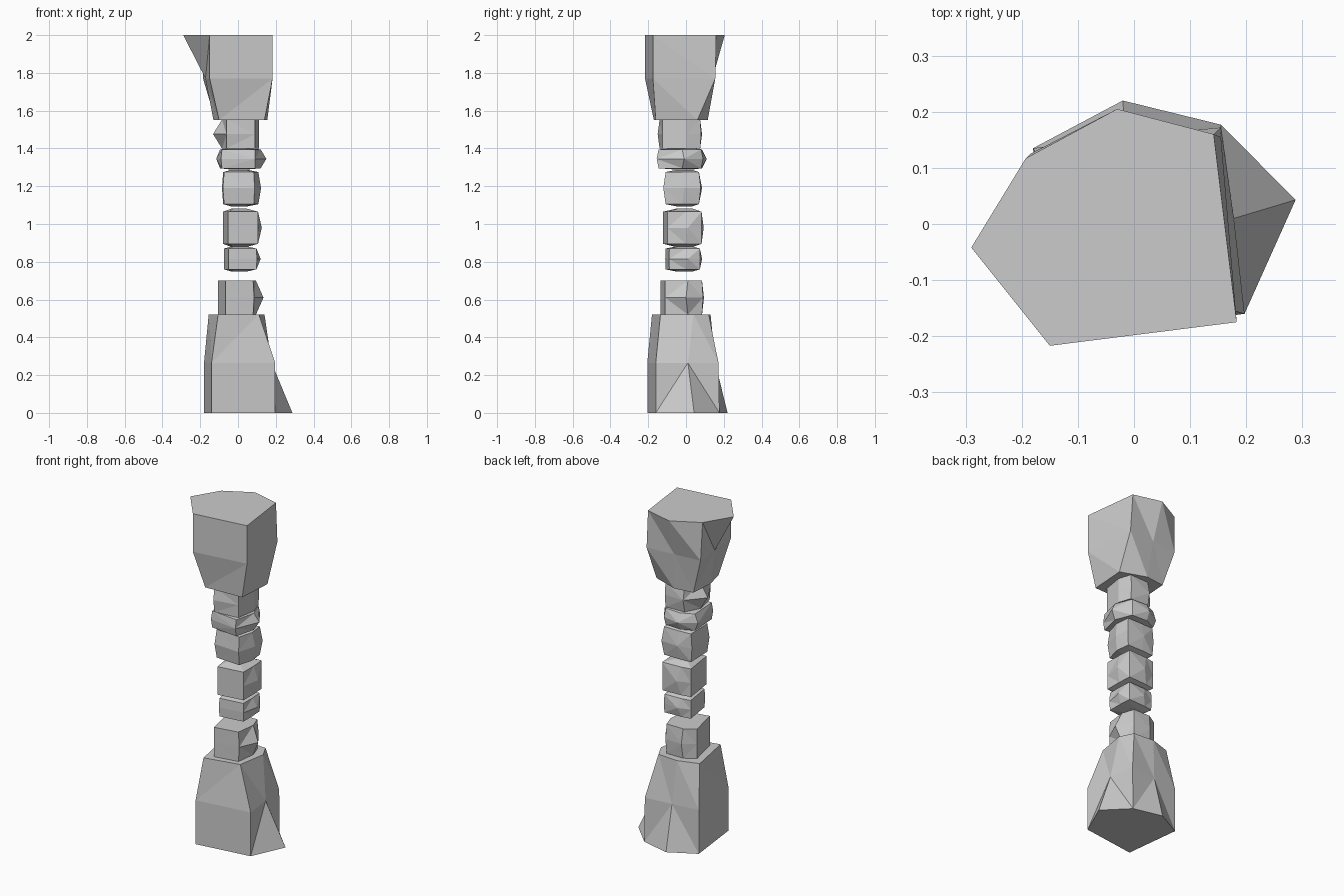
import bpy, bmesh

if "Cube" in bpy.data.objects:
    bpy.data.objects.remove(bpy.data.objects["Cube"])


def stack(name, rings):
    """Loft equal-count rings of (x, y, z) points and cap both ends."""
    bm = bmesh.new()
    loops = [[bm.verts.new(p) for p in r] for r in rings]
    n = len(loops[0])
    for lo, hi in zip(loops, loops[1:]):
        for i in range(n):
            j = (i + 1) % n
            bm.faces.new((lo[i], lo[j], hi[j], hi[i]))
    bm.faces.new(loops[0][::-1])
    bm.faces.new(loops[-1])
    bmesh.ops.triangulate(bm, faces=bm.faces[:])
    bmesh.ops.recalc_face_normals(bm, faces=bm.faces[:])
    me = bpy.data.meshes.new(name)
    bm.to_mesh(me)
    bm.free()
    ob = bpy.data.objects.new(name, me)
    bpy.context.collection.objects.link(ob)
    return ob


def at(points, z, s=1.0):
    return [(x * s, y * s, z) for x, y in points]


def block(name, z0, z1, edge, mid, taper, cap=0.0):
    """Chipped stone: rim outline, bulged middle outline, optional shallow caps."""
    zm = (z0 + z1) / 2
    rings = [at(edge, z0, taper), at(mid, zm), at(edge, z1, taper)]
    if cap:
        rings = [at(edge, z0 - cap, 0.45)] + rings + [at(edge, z1 + cap, 0.45)]
    stack(name, rings)


# Flared base, with the foot kicked out to the right and back
foot = [(-.14, -.205), (.197, -.16), (.288, .043), (.155, .177), (-.02, .22), (-.18, .135)]
waist = [(-.14, -.205), (.197, -.16), (.178, .01), (.155, .172), (-.015, .155), (-.18, .135)]
neck = [(-.105, -.18), (.11, -.135), (.14, .04), (.1, .12), (-.03, .13), (-.155, .09)]
stack("base", [at(foot, 0), at(waist, .265), at(neck, .522)])

# Flared capital, with the top kicked out to the left and back
crown = [(-.15, -.217), (.183, -.175), (.142, .16), (-.03, .205), (-.193, .117), (-.29, -.042)]
shoulder = [(-.15, -.217), (.183, -.175), (.155, .155), (-.02, .14), (-.185, .125), (-.172, -.03)]
collar = [(-.1, -.17), (.14, -.16), (.155, .06), (0, .115), (-.12, .1), (-.13, -.05)]
stack("capital", [at(collar, 1.55), at(shoulder, 1.77), at(crown, 2)])

# Column stones, bottom to top
low = [(-.065, -.135), (.08, -.11), (.095, .01), (.07, .085), (-.04, .085), (-.105, .045)]
low_mid = [(-.065, -.135), (.085, -.11), (.135, 0), (.075, .09), (-.035, .095), (-.105, .045)]
block("lower_neck_stone", .52, .70, low, low_mid, 1)

mid_rim = [(-.05, -.11), (.1, -.09), (.1, 0), (.095, .075), (-.02, .07), (-.075, .06)]
mid_bulge = [(-.05, -.11), (.1, -.09), (.12, .01), (.095, .075), (0, .085), (-.075, .06)]
block("lower_stone", .76, .87, mid_rim, mid_bulge, .98, .012)
block("middle_stone", .895, 1.065, at_rim := [(x * 1.06, y * 1.1) for x, y in mid_rim],
      [(x * 1.05, y * 1.1) for x, y in mid_bulge], 1, .016)

up_rim = [(-.075, -.1), (.085, -.11), (.11, -.02), (.1, .07), (0, .07), (-.08, .065)]
up_bulge = [(-.08, -.11), (.088, -.12), (.122, -.01), (.11, .078), (0, .085), (-.085, .065)]
block("upper_stone", 1.105, 1.275, up_rim, up_bulge, .98, .012)

disc_rim = [(-.085, -.125), (.09, -.145), (.12, -.02), (.08, .08), (-.02, .085), (-.095, .05)]
disc_bulge = [(-.09, -.13), (.09, -.155), (.15, -.01), (.085, .09), (-.02, .11), (-.115, .05)]
block("thin_stone", 1.295, 1.395, disc_rim, disc_bulge, 1, .006)

top_rim = [(-.06, -.14), (.09, -.125), (.11, 0), (.085, .075), (-.04, .07), (-.085, -.02)]
top_bulge = [(-.06, -.15), (.09, -.125), (.11, 0), (.085, .08), (-.04, .085), (-.132, -.02)]
block("upper_neck_stone", 1.40, 1.552, top_rim, top_bulge, 1)
